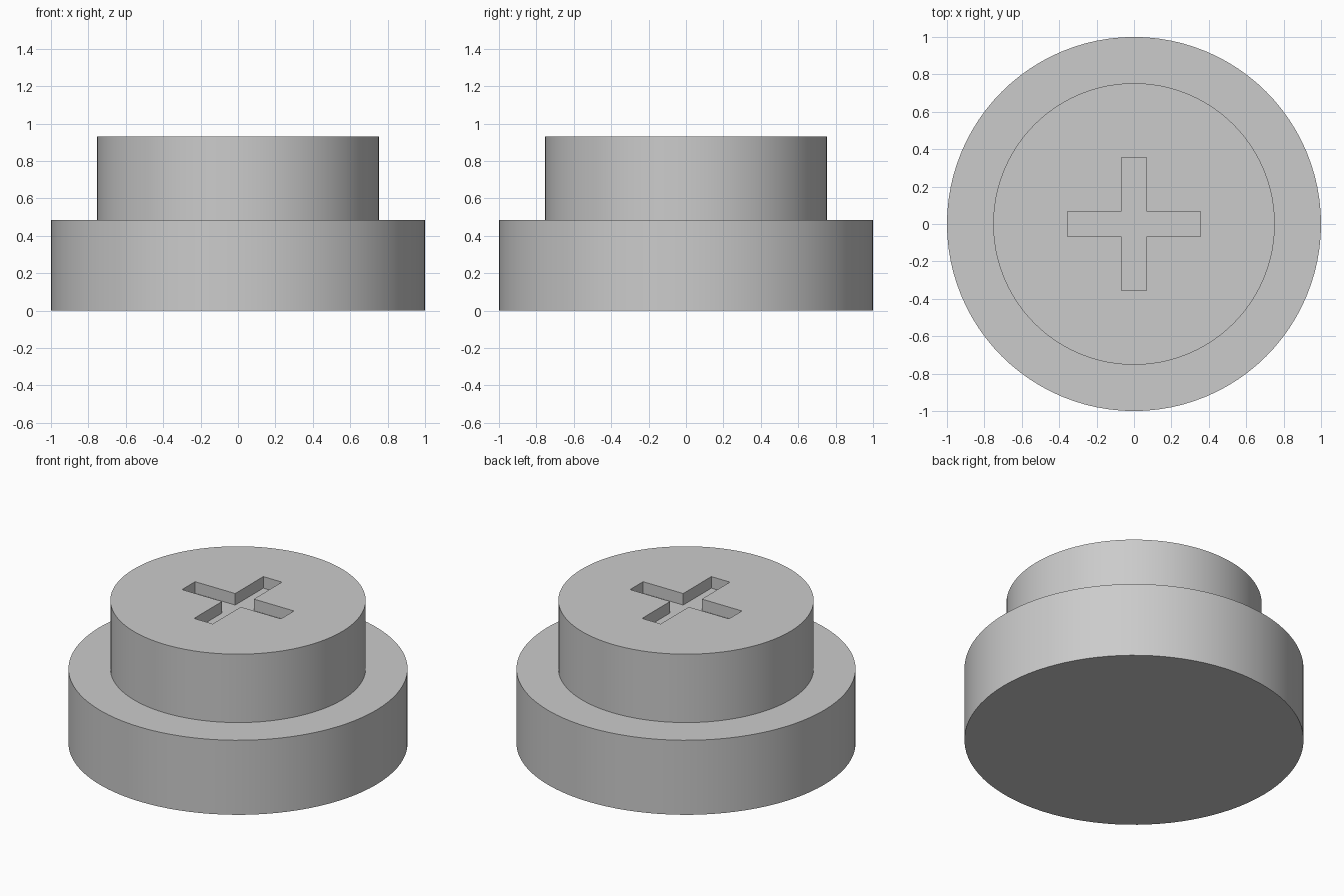
import bpy, bmesh

SEGMENTS = 96
BASE_R, BASE_TOP = 1.0, 0.485
STEM_R, STEM_TOP = 0.753, 0.93
ARM, HALF_WIDTH, DEPTH = 0.356, 0.067, 0.075

cube = bpy.data.objects.get("Cube")
if cube:
    bpy.data.objects.remove(cube, do_unlink=True)

# Single plain grey
grey = bpy.data.materials.new("plain_grey")
grey.use_nodes = True
colour = (0.6, 0.6, 0.6, 1.0)
grey.diffuse_color = colour
grey.node_tree.nodes["Principled BSDF"].inputs["Base Color"].default_value = colour


def add_object(name, bm):
    bmesh.ops.recalc_face_normals(bm, faces=bm.faces)
    mesh = bpy.data.meshes.new(name)
    bm.to_mesh(mesh)
    bm.free()
    mesh.materials.append(grey)
    obj = bpy.data.objects.new(name, mesh)
    bpy.context.collection.objects.link(obj)
    return obj


def extrude_up(bm, face, height):
    top = bmesh.ops.extrude_face_region(bm, geom=[face])["geom"]
    verts = [g for g in top if isinstance(g, bmesh.types.BMVert)]
    bmesh.ops.translate(bm, verts=verts, vec=(0, 0, height))
    return next(g for g in top if isinstance(g, bmesh.types.BMFace))


# Stepped round body: disc raised, inset to the stem radius, raised again
bm = bmesh.new()
bmesh.ops.create_circle(bm, cap_ends=True, radius=BASE_R, segments=SEGMENTS)
bottom = bm.faces[:][0]
top = extrude_up(bm, bottom, BASE_TOP)
if not any(f.calc_center_median().z < 0.001 for f in bm.faces):
    bm.faces.new([v for v in bm.verts if v.co.z < 0.001])
step = bmesh.ops.extrude_face_region(bm, geom=[top])["geom"]
bmesh.ops.delete(bm, geom=[top] if top.is_valid else [], context="FACES_ONLY")
rim = [g for g in step if isinstance(g, bmesh.types.BMVert)]
top = next(g for g in step if isinstance(g, bmesh.types.BMFace))
bmesh.ops.scale(bm, verts=rim, vec=(STEM_R, STEM_R, 1))
old_top = top
top = extrude_up(bm, old_top, STEM_TOP - BASE_TOP)
bmesh.ops.delete(bm, geom=[old_top] if old_top.is_valid else [], context="FACES_ONLY")
body = add_object("stepped_body", bm)

# Cross-shaped cutter, one quarter outline turned four times
bm = bmesh.new()
outline = []
for turn in range(4):
    for x, y in ((ARM, -HALF_WIDTH), (ARM, HALF_WIDTH), (HALF_WIDTH, HALF_WIDTH)):
        for _ in range(turn):
            x, y = -y, x
        outline.append(bm.verts.new((x, y, STEM_TOP - DEPTH)))
floor = bm.faces.new(outline)
extrude_up(bm, floor, DEPTH * 2)
if not any(f.calc_center_median().z < STEM_TOP - DEPTH + 0.001 for f in bm.faces):
    bm.faces.new(outline)
cutter = add_object("cross_slot_cutter", bm)

# Sink the cross slot into the top
cut = body.modifiers.new("cross_slot", "BOOLEAN")
cut.operation = "DIFFERENCE"
cut.solver = "EXACT"
cut.object = cutter
bpy.ops.object.select_all(action="DESELECT")
body.select_set(True)
bpy.context.view_layer.objects.active = body
bpy.ops.object.modifier_apply(modifier=cut.name)
bpy.data.objects.remove(cutter, do_unlink=True)

# Smooth round walls with crisp edges
bpy.ops.object.shade_smooth_by_angle(angle=0.5)
